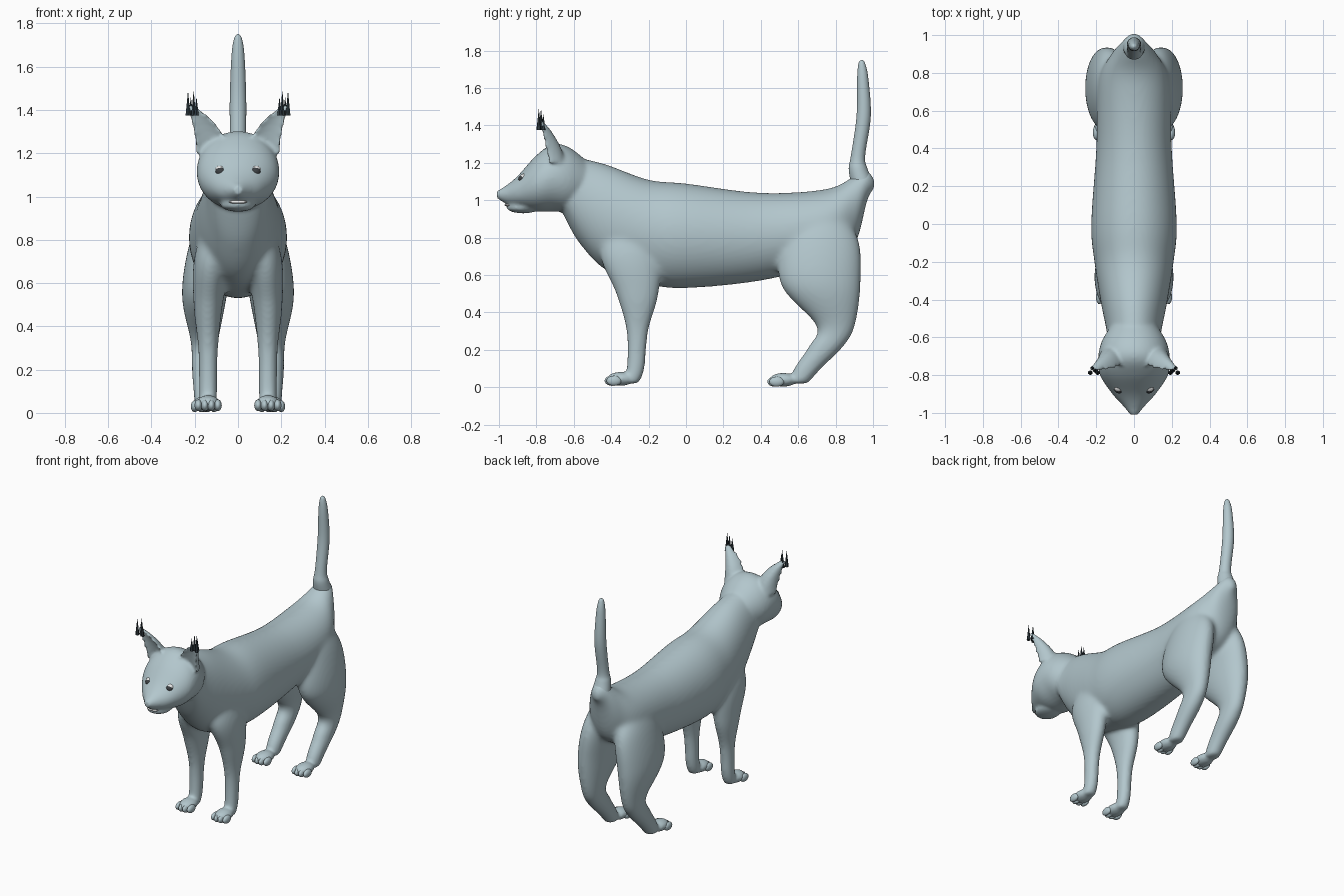
import bpy, bmesh, math
from mathutils import Matrix, Vector

cube = bpy.data.objects.get("Cube")
if cube:
    bpy.data.objects.remove(cube, do_unlink=True)


def material(name, rgb):
    mat = bpy.data.materials.new(name)
    mat.use_nodes = True
    mat.diffuse_color = (*rgb, 1)
    shader = mat.node_tree.nodes["Principled BSDF"]
    shader.inputs["Base Color"].default_value = (*rgb, 1)
    return mat


FUR = material("blue grey fur", (.45, .57, .61))
DARK = material("dark tuft", (.03, .045, .055))
EYE = material("dark eye", (.045, .05, .055))
PALE = material("pale white", (.85, .86, .86))


def spline(rows, steps=6):
    """Smooth a list of section rows with a Catmull-Rom curve."""
    rows = [Vector(row) for row in rows]
    padded = [rows[0], *rows, rows[-1]]
    smooth = []
    for before, start, end, after in zip(padded, padded[1:], padded[2:], padded[3:]):
        leave, arrive = (end - before) / 2, (after - start) / 2
        for step in range(steps):
            t = step / steps
            ease = t * t * (3 - 2 * t)
            smooth.append(start.lerp(end, ease) + leave * t * (1 - t) ** 2
                          - arrive * t * t * (1 - t))
    return smooth + [rows[-1]]


def loft(bm, rows, upright=False, side=1, hollow=False, sides=40):
    """Skin oval rings given as (x, y, z, radius, radius)."""
    rings = []
    for x, y, z, wide, deep in spline(rows):
        ring = []
        for k in range(sides):
            angle = math.tau * k / sides
            u, v = wide * math.cos(angle), deep * math.sin(angle)
            if hollow and v < 0:
                v *= -.25  # fold the front of the ring inwards
            offset = Vector((u, 0, v)) if upright else Vector((u, v, 0))
            point = Vector((x, y, z)) + offset
            point.x *= side
            ring.append(bm.verts.new(point))
        rings.append(ring)
    faces = [bm.faces.new(rings[0]), bm.faces.new(reversed(rings[-1]))]
    for lower, upper in zip(rings, rings[1:]):
        for k in range(sides):
            faces.append(bm.faces.new((lower[k - 1], upper[k - 1], upper[k], lower[k])))
    bmesh.ops.recalc_face_normals(bm, faces=faces)


def trunk(bm, rows):
    """Loft along y from rows of (y, top, bottom, half width)."""
    loft(bm, [(0, y, (top + bottom) / 2, half, (top - bottom) / 2)
              for y, top, bottom, half in rows], upright=True)


def leg(bm, x, rows, side):
    """Loft down a leg from rows of (y, z, depth); it leans in towards the spine."""
    loft(bm, [(x - .17 * max(0, z - .6), y, z, .025 + .37 * depth, depth)
              for y, z, depth in rows], side=side)


def ball(bm, centre, radii, tilt=0):
    matrix = (Matrix.Translation(centre) @ Matrix.Rotation(tilt, 4, "Y")
              @ Matrix.Diagonal((*radii, 1)))
    bmesh.ops.create_uvsphere(bm, u_segments=20, v_segments=12, radius=1, matrix=matrix)


def finish(bm, name, mat, smooth=True):
    mesh = bpy.data.meshes.new(name)
    bm.to_mesh(mesh)
    bm.free()
    mesh.materials.append(mat)
    for polygon in mesh.polygons:
        polygon.use_smooth = smooth
    obj = bpy.data.objects.new(name, mesh)
    bpy.context.collection.objects.link(obj)
    return obj


def fuse(bm, name, iterations):
    """Merge overlapping parts into one soft skin."""
    skin = finish(bm, name, FUR)
    blend = skin.modifiers.new("blend", "REMESH")
    blend.mode = "VOXEL"
    blend.voxel_size = .01
    blend.use_smooth_shade = True
    soften = skin.modifiers.new("soften", "SMOOTH")
    soften.factor = .5
    soften.iterations = iterations
    bpy.context.view_layer.objects.active = skin
    for modifier in ("blend", "soften"):
        bpy.ops.object.modifier_apply(modifier=modifier)
    return skin


FRONT_LEG = [(-.33, .95, .05), (-.3, .72, .16), (-.26, .5, .115),
             (-.26, .3, .06), (-.27, .1, .05), (-.3, .02, .05)]
HIND_LEG = [(.72, 1, .06), (.72, .8, .2), (.72, .55, .215), (.8, .33, .105),
            (.75, .22, .095), (.65, .1, .075), (.6, .02, .055)]
PAWS = [Vector((.138, -.35, .045)), Vector((.155, .52, .04))]

# Torso from neck to tail root, with the legs melted into it
trunk_mesh = bmesh.new()
trunk(trunk_mesh, [(-.66, 1.27, .93, .14), (-.57, 1.23, .77, .145), (-.42, 1.19, .62, .175),
                   (-.2, 1.11, .55, .21), (0, 1.09, .53, .227), (.4, 1.04, .57, .2),
                   (.75, 1.06, .66, .19), (.9, 1.13, .76, .12), (.97, 1.16, 1, .06),
                   (1.01, 1.11, 1.06, .02)])
for side in (1, -1):
    leg(trunk_mesh, PAWS[0].x, FRONT_LEG, side)
    leg(trunk_mesh, PAWS[1].x, HIND_LEG, side)
base = fuse(trunk_mesh, "torso", 25)

# Head and lower jaw
body = bmesh.new()
body.from_mesh(base.data)
bpy.data.objects.remove(base, do_unlink=True)
trunk(body, [(-.52, 1.2, .98, .11), (-.62, 1.28, .94, .17), (-.71, 1.3, .94, .19),
             (-.8, 1.24, .94, .18), (-.9, 1.13, .96, .115), (-.96, 1.08, .98, .06),
             (-1.01, 1.05, 1.01, .02)])
ball(body, (0, -.87, .96), (.08, .09, .03))


def ear_ring(t):
    """Ear section at t from base to tip: curves out, leans forward and narrows."""
    radius = .02 + .055 * (1 - t * t)
    return (.12 + .1 * t * t, -.74 - .045 * t, 1.2 + .22 * t, radius, radius * 1.3)


# Paws and cupped ears, on both sides
for side in (1, -1):
    loft(body, [ear_ring(k / 5) for k in range(6)], side=side, hollow=True)
    for paw in PAWS:
        ball(body, (side * paw.x, paw.y, paw.z), (.055, .075, .037))
fuse(body, "body", 6)

# Upright tail
tail = bmesh.new()
TAIL = [(.94, 1.1, .06), (.92, 1.17, .05), (.92, 1.24, .038), (.95, 1.45, .038),
        (.945, 1.65, .03), (.94, 1.73, .018), (.94, 1.75, .004)]
loft(tail, [(0, y, z, radius, radius) for y, z, radius in TAIL])
finish(tail, "tail", FUR)

toes, eyes, whites, tufts = (bmesh.new() for part in range(4))
for side in (1, -1):
    # Four toes on every paw
    for paw in PAWS:
        for k in range(4):
            spread = k - 1.5
            ball(toes, (side * (paw.x + spread * .03), paw.y - .05 + abs(spread) * .01,
                        paw.z - .01), (.018, .04, .027))
    # Slanted dark eyes, with a rim of white above
    ball(eyes, (side * .078, -.873, 1.113), (.028, .024, .023), tilt=-side * .3)
    ball(whites, (side * .08, -.866, 1.12), (.026, .024, .022), tilt=-side * .3)
    # Spiky ear tufts
    for k in range(4):
        height = .085 + .03 * (k % 2)
        spot = (side * (.192 + .013 * k), -.787 + .012 * (k % 3), 1.375 + height / 2)
        bmesh.ops.create_cone(tufts, cap_ends=True, segments=6, radius1=.013, radius2=0,
                              depth=height, matrix=Matrix.Translation(spot))
finish(toes, "toes", FUR)
finish(eyes, "eyes", EYE)
finish(whites, "eye_whites", PALE)
finish(tufts, "ear_tufts", DARK, smooth=False)

# Small pale opening of the mouth
mouth = bmesh.new()
ball(mouth, (0, -.95, .975), (.042, .02, .009))
finish(mouth, "mouth", PALE)
